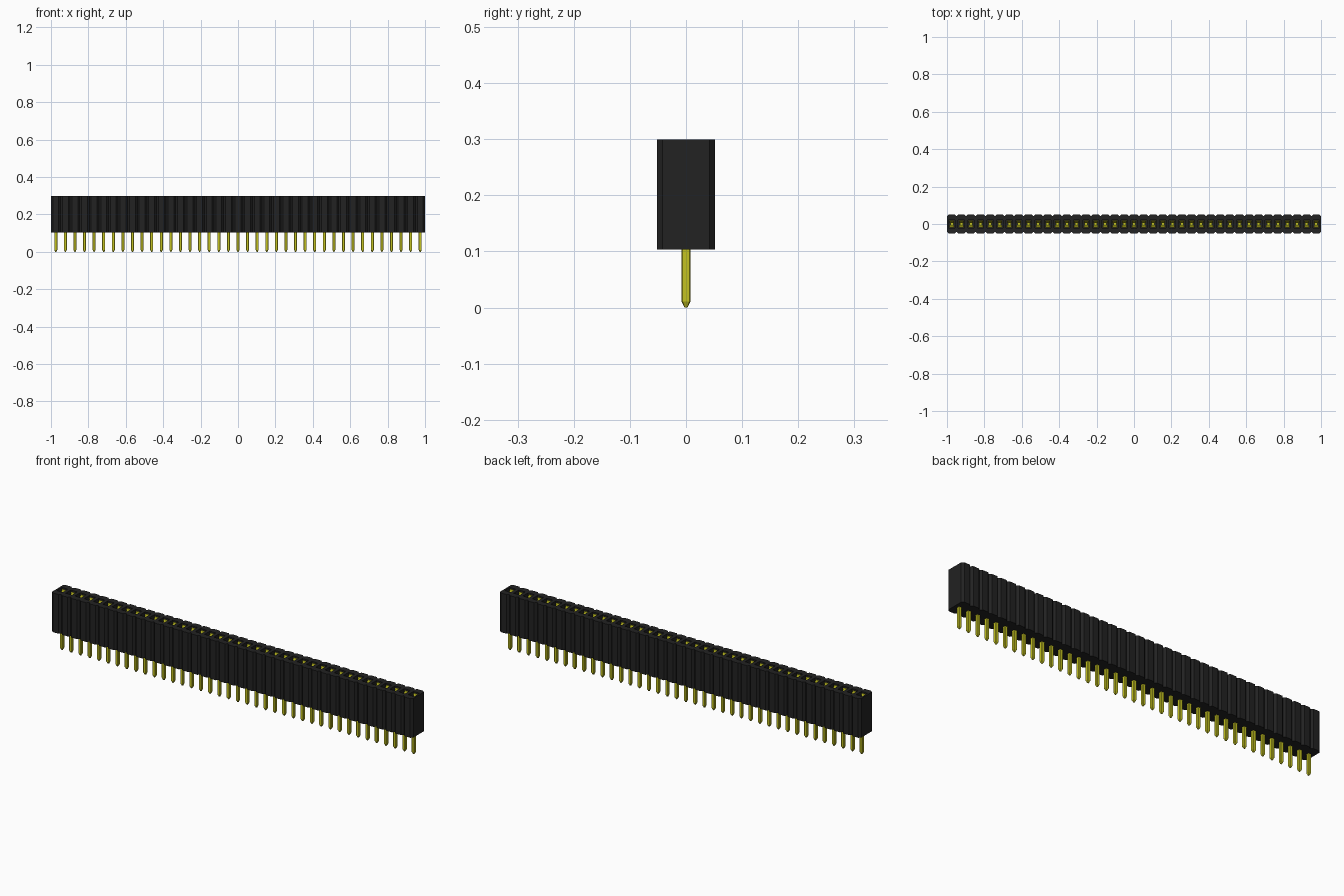
import bpy
import bmesh

cube = bpy.data.objects.get("Cube")
if cube:
    bpy.data.objects.remove(cube, do_unlink=True)

COUNT = 39
PITCH = 2 / COUNT
CENTRES = [(i - (COUNT - 1) / 2) * PITCH for i in range(COUNT)]
BASE, TOP, FLOOR = 0.104, 0.3, 0.13


def material(name, colour):
    mat = bpy.data.materials.new(name)
    mat.use_nodes = True
    mat.diffuse_color = colour
    mat.node_tree.nodes["Principled BSDF"].inputs["Base Color"].default_value = colour
    return mat


def finish(bm, name, mat):
    bmesh.ops.remove_doubles(bm, verts=bm.verts, dist=0.00005)
    bmesh.ops.recalc_face_normals(bm, faces=bm.faces)
    mesh = bpy.data.meshes.new(name)
    bm.to_mesh(mesh)
    bm.free()
    mesh.materials.append(mat)
    obj = bpy.data.objects.new(name, mesh)
    bpy.context.collection.objects.link(obj)
    return obj


def octagon(hx, hy, c):
    """Rectangle with cut corners, anticlockwise, two points per corner."""
    return [(hx, hy - c), (hx - c, hy), (c - hx, hy), (-hx, hy - c),
            (-hx, c - hy), (c - hx, -hy), (hx - c, -hy), (hx, c - hy)]


def ring(bm, points, x, z, scale=1):
    return [bm.verts.new((x + px * scale, py * scale, z)) for px, py in points]


def wall(bm, low, high, skip=()):
    n = len(low)
    for i in range(n):
        if i not in skip:
            j = (i + 1) % n
            bm.faces.new((low[i], low[j], high[j], high[i]))


black = material("black plastic", (0.016, 0.016, 0.016, 1))
gold = material("gold contact", (0.55, 0.54, 0.015, 1))

# Housing: a row of corner-cut cells, each with an open socket
bm = bmesh.new()
outline = octagon(PITCH / 2, 0.0515, 0.01)
hole = [(0.017, 0.021), (-0.017, 0.021), (-0.017, -0.021), (0.017, -0.021)]
for n, x in enumerate(CENTRES):
    low, high = ring(bm, outline, x, BASE), ring(bm, outline, x, TOP)
    rim, floor = ring(bm, hole, x, TOP), ring(bm, hole, x, FLOOR)
    # inner walls shared by two cells are left out
    skip = ([3] if n > 0 else []) + ([7] if n < COUNT - 1 else [])
    wall(bm, low, high, skip)
    wall(bm, floor, rim)
    bm.faces.new(low)
    bm.faces.new(floor)
    for k in range(4):
        a, b, c = high[2 * k], high[2 * k + 1], high[(2 * k + 2) % 8]
        bm.faces.new((a, b, rim[k]))
        bm.faces.new((b, c, rim[(k + 1) % 4], rim[k]))
finish(bm, "housing", black)

# Pins: bevelled square posts with tapered tips
bm = bmesh.new()
section = octagon(0.008, 0.008, 0.002)
for x in CENTRES:
    tip = ring(bm, section, x, 0, 0.35)
    shoulder = ring(bm, section, x, 0.011)
    root = ring(bm, section, x, FLOOR + 0.01)
    wall(bm, tip, shoulder)
    wall(bm, shoulder, root)
    bm.faces.new(tip)
    bm.faces.new(root)
finish(bm, "pins", gold)

# Contacts: two bent leaves facing each other in every socket
bm = bmesh.new()
leaf = [(0.016, FLOOR), (0.005, 0.255), (0.016, 0.293)]
for x in CENTRES:
    for side in (-1, 1):
        rings = []
        for y, z in leaf:
            rings.append([bm.verts.new((x + dx, side * (y + dy), z))
                          for dx, dy in ((-0.012, 0), (0.012, 0), (0.012, 0.003), (-0.012, 0.003))])
        for low, high in zip(rings, rings[1:]):
            wall(bm, low, high)
        bm.faces.new(rings[0])
        bm.faces.new(rings[-1])
finish(bm, "spring_contacts", gold)
